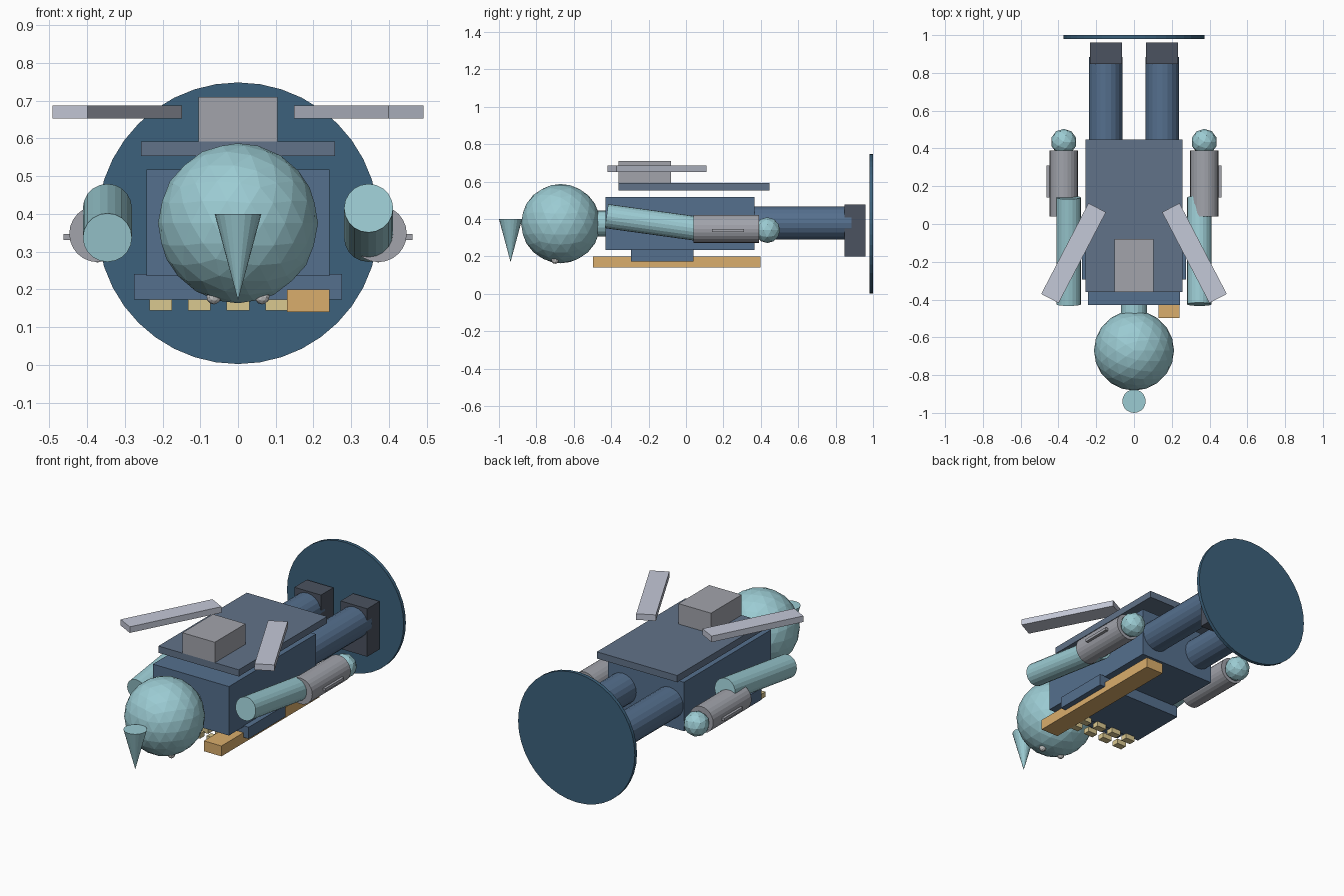
import bpy
from mathutils import Vector
from math import radians

if "Cube" in bpy.data.objects:
    bpy.data.objects.remove(bpy.data.objects["Cube"])


def material(name, r, g, b):
    m = bpy.data.materials.new(name)
    m.diffuse_color = (r, g, b, 1)
    m.use_nodes = True
    m.node_tree.nodes["Principled BSDF"].inputs["Base Color"].default_value = m.diffuse_color
    return m


TEAL = material("pale_teal", 0.33, 0.60, 0.65)
BLUE = material("suit_blue", 0.09, 0.16, 0.27)
DEEP = material("base_blue", 0.045, 0.12, 0.20)
SLATE = material("slate", 0.12, 0.17, 0.25)
BOOT = material("boot_grey", 0.07, 0.085, 0.115)
GOLD = material("gold", 0.70, 0.42, 0.15)
CREAM = material("cream", 0.70, 0.58, 0.28)
GREY = material("mid_grey", 0.36, 0.37, 0.41)
LIGHT = material("light_grey", 0.55, 0.58, 0.68)
WHITE = material("white", 0.8, 0.8, 0.8)


def finish(name, mat):
    ob = bpy.context.object
    ob.name = name
    ob.data.materials.append(mat)
    return ob


def box(name, xs, ys, zs, mat, turn=0):
    """Box from its extents, optionally turned about z."""
    ext = (xs, ys, zs)
    bpy.ops.mesh.primitive_cube_add(size=1, location=[sum(e) / 2 for e in ext],
                                    rotation=(0, 0, turn))
    ob = finish(name, mat)
    ob.scale = [e[1] - e[0] for e in ext]
    return ob


def rod(name, a, b, r, mat, sides=20, tip=None):
    """Cylinder (or cone, with a tip radius) between two points."""
    a, b = Vector(a), Vector(b)
    d = b - a
    bpy.ops.mesh.primitive_cone_add(vertices=sides, radius1=r,
                                    radius2=r if tip is None else tip,
                                    depth=d.length, location=(a + b) / 2)
    ob = finish(name, mat)
    ob.rotation_euler = d.to_track_quat('Z', 'Y').to_euler()
    return ob


def ball(name, loc, r, mat, sub):
    bpy.ops.mesh.primitive_ico_sphere_add(subdivisions=sub, radius=r, location=loc)
    return finish(name, mat)


# Base disc, body, neck and head
rod("base_disc", (0, 0.98, 0.375), (0, 1.0, 0.375), 0.373, DEEP, 40)
box("torso", (-0.243, 0.243), (-0.43, 0.365), (0.235, 0.518), BLUE)
box("chest_plate", (-0.275, 0.275), (-0.295, 0.04), (0.173, 0.24), BLUE)
rod("neck", (0, -0.52, 0.375), (0, -0.42, 0.375), 0.07, TEAL)
ball("head", (0, -0.67, 0.375), 0.212, TEAL, 3)
rod("head_crest", (0, -0.938, 0.40), (0, -0.938, 0.17), 0.062, TEAL, 20, 0)

# Back panel and pack
box("back_panel", (-0.257, 0.257), (-0.36, 0.447), (0.553, 0.592), SLATE)
box("back_pack", (-0.104, 0.104), (-0.36, -0.08), (0.592, 0.71), GREY)

# Long weapon across the chest
box("long_weapon", (0.13, 0.242), (-0.497, 0.397), (0.14, 0.20), GOLD)

# Two rows of chest pouches
for y in (-0.37, -0.295):
    for x in (-0.205, -0.103, 0, 0.103, 0.205):
        box("pouch", (x - 0.03, x + 0.03), (y - 0.02, y + 0.02), (0.144, 0.173), CREAM)

# Paired parts
for s, side in ((-1, "left"), (1, "right")):
    rod(side + "_leg", (s * 0.15, 0.36, 0.378), (s * 0.15, 0.885, 0.378), 0.088, BLUE)
    bx = s * 0.148
    box(side + "_boot", (bx - 0.085, bx + 0.085), (0.847, 0.96), (0.20, 0.477), BOOT)
    # the two upper arms tilt opposite ways
    rod(side + "_upper_arm", (s * 0.346, -0.425, 0.376 + s * 0.039),
        (s * 0.346, 0.14, 0.376 - s * 0.039), 0.065, TEAL)
    rod(side + "_forearm", (s * 0.372, 0.04, 0.347), (s * 0.372, 0.39, 0.347), 0.075, GREY, 24)
    fx = s * 0.445
    box(side + "_arm_fin", (fx - 0.017, fx + 0.017), (0.14, 0.31), (0.331, 0.347), GREY)
    ball(side + "_hand", (s * 0.372, 0.435, 0.34), 0.069, TEAL, 2)
    ball(side + "_eye", (s * 0.064, -0.70, 0.18), 0.02, WHITE, 2)
    wx = s * 0.32
    box(side + "_wing", (wx - 0.052, wx + 0.052), (-0.425, 0.117), (0.652, 0.687),
        LIGHT, s * radians(27.5))
